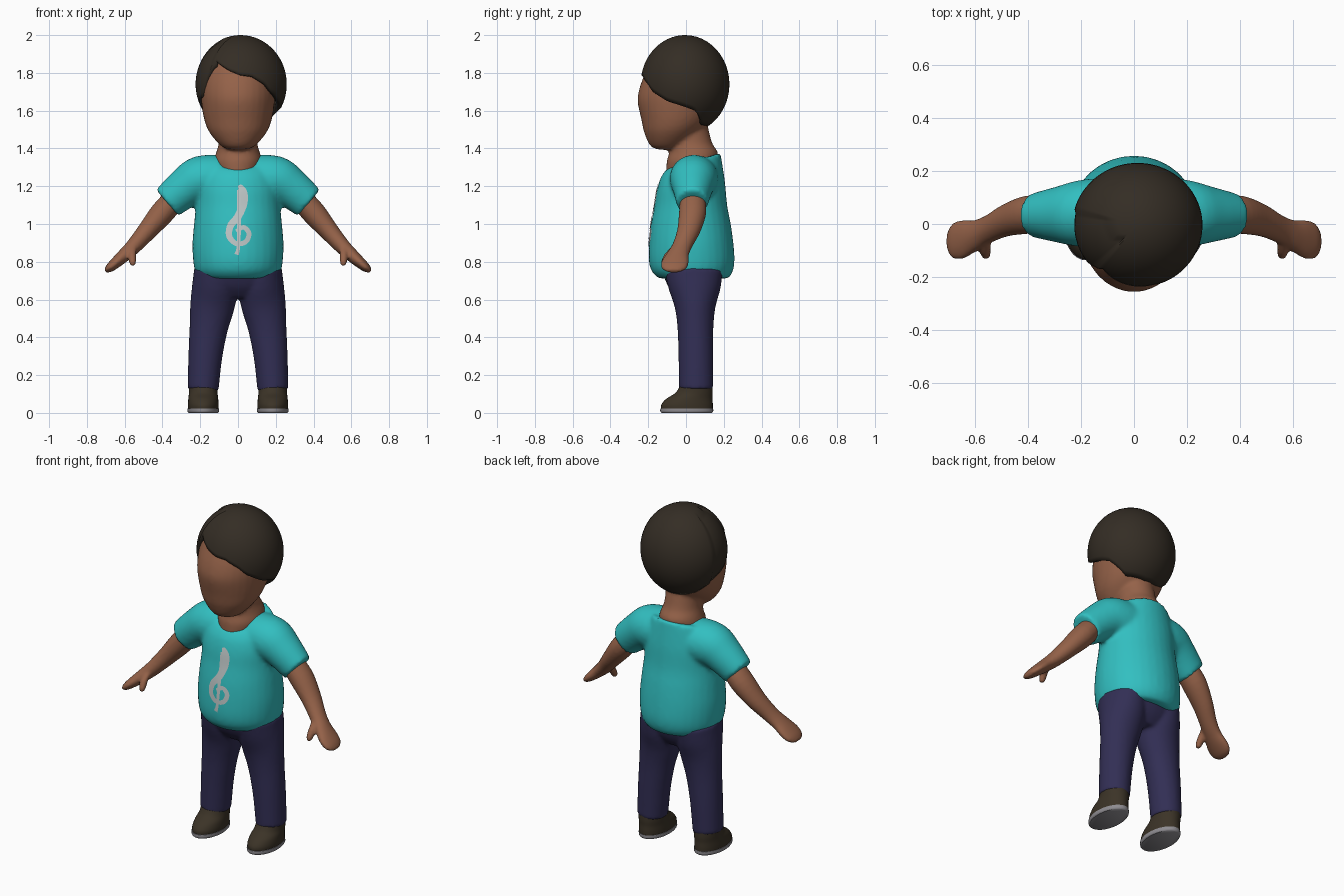
import bpy
import bmesh
import math
from mathutils import Vector
from mathutils.bvhtree import BVHTree

cube = bpy.data.objects.get("Cube")
if cube:
    bpy.data.objects.remove(cube, do_unlink=True)


def material(name, r, g, b):
    m = bpy.data.materials.new(name)
    m.use_nodes = True
    m.diffuse_color = (r, g, b, 1)
    bsdf = m.node_tree.nodes["Principled BSDF"]
    bsdf.inputs["Base Color"].default_value = (r, g, b, 1)
    bsdf.inputs["Roughness"].default_value = 0.8
    return m


SKIN = material("brown skin", .30, .122, .066)
HAIR = material("dark brown hair", .034, .026, .018)
TEAL = material("teal shirt", .032, .52, .53)
NAVY = material("navy trousers", .032, .028, .09)
SHOE = material("dark shoe", .044, .033, .02)
SOLE = material("grey sole", .27, .26, .28)
PRINT = material("pale print", .52, .57, .57)


def spline(points, steps):
    """Smooth interpolation through tuples of any length."""
    p = [points[0]] + list(points) + [points[-1]]
    out = []
    for i in range(1, len(p) - 2):
        for k in range(steps):
            t = k / steps
            out.append([b + t / 2 * (c - a + t * (2*a - 5*b + 4*c - d + t * (3*(b - c) + d - a)))
                        for a, b, c, d in zip(*p[i - 1:i + 3])])
    return out + [list(points[-1])]


def loft(bm, rings, side=1, segments=32, steps=4):
    """Skin ellipses (x, y, z, radius across, radius in y, tilt)."""
    rings = spline([tuple(r) + (0,) * (6 - len(r)) for r in rings], steps)
    loops = []
    for i, (x, y, z, ra, rb, tilt) in enumerate(rings):
        a, b = rings[max(i - 1, 0)], rings[min(i + 1, len(rings) - 1)]
        n = Vector((b[2] - a[2], 0, a[0] - b[0])).normalized()
        loop = []
        for k in range(segments):
            ang = math.tau * k / segments
            dy = rb * math.sin(ang)
            co = Vector((x, y + dy, z + tilt * dy)) + n * ra * math.cos(ang)
            loop.append(bm.verts.new((co.x * side, co.y, co.z)))
        loops.append(loop)
    for lo, hi in zip(loops, loops[1:]):
        for k in range(segments):
            j = (k + 1) % segments
            bm.faces.new((lo[k], lo[j], hi[j], hi[k]))
    bm.faces.new(loops[0])
    bm.faces.new(loops[-1])


def finish(name, bm, mat, voxel=0, smooth=0):
    bmesh.ops.recalc_face_normals(bm, faces=bm.faces)
    mesh = bpy.data.meshes.new(name)
    bm.to_mesh(mesh)
    bm.free()
    mesh.materials.append(mat)
    ob = bpy.data.objects.new(name, mesh)
    bpy.context.collection.objects.link(ob)
    if voxel:
        rm = ob.modifiers.new("blend", 'REMESH')
        rm.mode, rm.voxel_size, rm.use_smooth_shade = 'VOXEL', voxel, True
        sm = ob.modifiers.new("soften", 'SMOOTH')
        sm.factor, sm.iterations = .5, smooth
    else:
        bpy.ops.object.select_all(action='DESELECT')
        ob.select_set(True)
        bpy.context.view_layer.objects.active = ob
        bpy.ops.object.shade_smooth_by_angle(angle=math.radians(50))
    return ob


# Head and neck
bm = bmesh.new()
loft(bm, [(0, -.10, 1.393, .03, .03), (0, -.10, 1.41, .085, .085), (0, -.075, 1.48, .148, .145),
          (0, -.05, 1.55, .178, .186), (0, -.032, 1.65, .195, .224), (0, -.03, 1.72, .195, .216),
          (0, -.015, 1.79, .188, .205), (0, -.01, 1.85, .165, .18), (0, 0, 1.92, .11, .12),
          (0, 0, 1.95, .04, .04)])
loft(bm, [(0, .01, 1.26, .10, .115), (0, .03, 1.33, .125, .132), (0, .04, 1.38, .115, .128),
          (0, .025, 1.43, .102, .113), (0, .01, 1.52, .10, .105)])
finish("head_and_neck", bm, SKIN, .011, 4)

# Hair: a cap reaching from the crown to a hairline given by (azimuth, height)
HAIRLINE = [(-180, 1.515), (-130, 1.525), (-105, 1.60), (-80, 1.65), (-60, 1.67), (-50, 1.77),
            (-38, 1.865), (-15, 1.815), (0, 1.79), (15, 1.782), (33, 1.74), (43, 1.70),
            (65, 1.65), (90, 1.62), (105, 1.60), (128, 1.525), (180, 1.515)]


def hairline(az):
    for (a, za), (b, zb) in zip(HAIRLINE, HAIRLINE[1:]):
        if az <= b:
            return za + (zb - za) * (az - a) / (b - a)


bm = bmesh.new()
crown = bm.verts.new((.013, -.005, 2.0))
COLS, ROWS = 96, 20
grid = []
for c in range(COLS):
    az = -180 + 360 * c / COLS
    end = math.acos((hairline(az) - 1.74) / .26)
    swept = -105 < az < -42
    col = []
    for r in range(1, ROWS + 1):
        t = end * r / ROWS
        f = (.97 if swept else 1.0) if r > 4 else 1.0
        a = math.radians(az)
        col.append(bm.verts.new((.013 + f * .245 * math.sin(t) * math.sin(a),
                                 -.005 - f * .235 * math.sin(t) * math.cos(a),
                                 1.74 + f * .26 * math.cos(t))))
    grid.append(col)
for c in range(COLS):
    u, v = grid[c], grid[(c + 1) % COLS]
    bm.faces.new((crown, u[0], v[0]))
    for r in range(ROWS - 1):
        bm.faces.new((u[r], u[r + 1], v[r + 1], v[r]))
hair = finish("hair", bm, HAIR)
thick = hair.modifiers.new("thickness", 'SOLIDIFY')
thick.thickness, thick.offset = .035, -1

# Shirt: torso blended with both sleeves
bm = bmesh.new()
loft(bm, [(0, .04, .712, .20, .185), (0, .033, .75, .227, .215), (0, .03, .81, .238, .227),
          (0, .028, .90, .241, .223), (0, .026, 1.0, .233, .211), (0, .026, 1.1, .223, .192),
          (0, .027, 1.2, .22, .18, .1), (0, .03, 1.28, .20, .163, .2), (0, .04, 1.333, .17, .143, .3)])
for side in (1, -1):
    loft(bm, [(.09, .045, 1.24, .125, .13), (.20, .04, 1.235, .125, .126),
              (.28, .036, 1.19, .107, .107), (.375, .033, 1.112, .092, .083)], side)
shirt = finish("shirt", bm, TEAL, .012, 6)

# Arms with mitten hands and thumbs
for side, label in ((1, "left"), (-1, "right")):
    bm = bmesh.new()
    loft(bm, [(.32, .035, 1.15, .06, .066), (.40, .035, 1.06, .064, .072), (.48, .015, .965, .052, .062),
              (.55, -.02, .885, .042, .054), (.60, -.045, .837, .036, .06), (.645, -.058, .797, .03, .073),
              (.68, -.063, .767, .023, .066), (.702, -.065, .75, .01, .035)], side)
    loft(bm, [(.555, -.055, .88, .022, .022), (.56, -.09, .84, .021, .024),
              (.558, -.112, .80, .019, .02), (.556, -.118, .778, .01, .012)], side, 16)
    finish(label + "_arm", bm, SKIN, .008, 4)

# Trousers: hips blended with both legs
bm = bmesh.new()
loft(bm, [(0, .045, .61, .14, .09), (0, .04, .67, .225, .135), (0, .035, .77, .232, .17)])
for side in (1, -1):
    loft(bm, [(.185, .053, .12, .082, .09), (.173, .052, .30, .09, .092), (.155, .05, .45, .102, .095),
              (.137, .048, .56, .117, .108), (.122, .045, .66, .122, .138),
              (.118, .04, .76, .115, .155)], side)
finish("trousers", bm, NAVY, .011, 5)

# Shoes and soles
for side, label in ((1, "left"), (-1, "right")):
    bm = bmesh.new()
    loft(bm, [(.184, .005, .02, .08, .137), (.184, .006, .045, .081, .136), (.184, .018, .075, .079, .122),
              (.184, .042, .105, .076, .099), (.185, .053, .14, .076, .086)], side)
    finish(label + "_shoe", bm, SHOE)
    bm = bmesh.new()
    loft(bm, [(.184, .004, 0, .078, .134), (.184, .004, .008, .083, .14),
              (.184, .004, .024, .083, .14)], side)
    finish(label + "_sole", bm, SOLE)

# Printed curl and stem lying on the chest
bpy.context.view_layer.update()
tree = BVHTree.FromObject(shirt, bpy.context.evaluated_depsgraph_get())


def ribbon(bm, path, lift):
    """Strip along (x, z, half width), dropped onto the shirt."""
    pts = spline(path, 8)
    rows = []
    for i, (x, z, w) in enumerate(pts):
        a, b = pts[max(i - 1, 0)], pts[min(i + 1, len(pts) - 1)]
        n = Vector((a[1] - b[1], b[0] - a[0])).normalized() * w
        row = []
        for s in (-1, 0, 1):
            px, pz = x + s * n.x, z + s * n.y
            hit = tree.ray_cast(Vector((px, -1, pz)), Vector((0, 1, 0)))[0]
            row.append(bm.verts.new((px, hit.y - lift, pz)))
        rows.append(row)
    for p, q in zip(rows, rows[1:]):
        for k in (0, 1):
            bm.faces.new((p[k], p[k + 1], q[k + 1], q[k]))


bm = bmesh.new()
ribbon(bm, [(.008, 1.207, .008), (.024, 1.17, .024), (.028, 1.11, .022), (.0, 1.04, .02),
            (-.04, .99, .018), (-.046, .935, .016), (-.01, .897, .013), (.04, .905, .013),
            (.058, .95, .013), (.03, .982, .012), (-.01, .962, .01)], .004)
ribbon(bm, [(.004, 1.18, .01), (.006, 1.0, .01), (.002, .88, .009), (-.008, .838, .012)], .005)
finish("chest_print", bm, PRINT)
